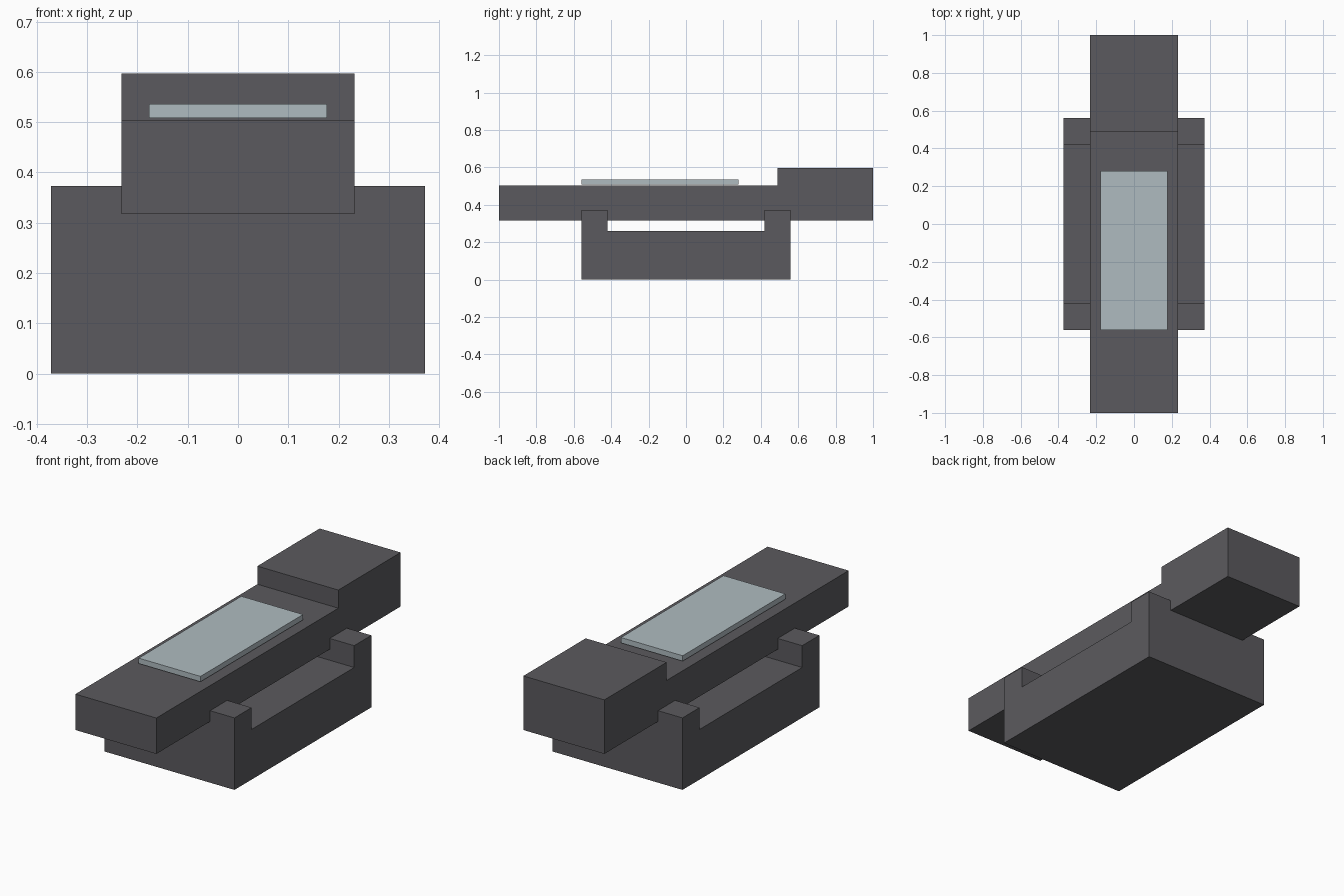
import bpy
import bmesh

if "Cube" in bpy.data.objects:
    bpy.data.objects.remove(bpy.data.objects["Cube"])


def material(name, rgb):
    mat = bpy.data.materials.new(name)
    mat.diffuse_color = (*rgb, 1.0)
    mat.use_nodes = True
    mat.node_tree.nodes["Principled BSDF"].inputs["Base Color"].default_value = mat.diffuse_color
    return mat


def extrude_profile(name, profile, half_width, mat):
    """Extrude a (y, z) outline symmetrically along x."""
    bm = bmesh.new()
    face = bm.faces.new([bm.verts.new((-half_width, y, z)) for y, z in profile])
    out = bmesh.ops.extrude_face_region(bm, geom=[face])
    moved = [v for v in out["geom"] if isinstance(v, bmesh.types.BMVert)]
    bmesh.ops.translate(bm, verts=moved, vec=(2 * half_width, 0, 0))
    bmesh.ops.recalc_face_normals(bm, faces=bm.faces)
    mesh = bpy.data.meshes.new(name)
    bm.to_mesh(mesh)
    bm.free()
    mesh.materials.append(mat)
    obj = bpy.data.objects.new(name, mesh)
    bpy.context.collection.objects.link(obj)
    return obj


dark_grey = material("dark grey", (0.105, 0.102, 0.112))
pale_glass = material("pale blue grey", (0.43, 0.50, 0.53))

# Base: block with a raised lip at the front and back
extrude_profile("base", [
    (-0.56, 0.0), (0.56, 0.0), (0.56, 0.373), (0.42, 0.373),
    (0.42, 0.26), (-0.42, 0.26), (-0.42, 0.373), (-0.56, 0.373),
], 0.372, dark_grey)

# Body: long slab with a taller rear block
extrude_profile("body", [
    (-1.0, 0.317), (1.0, 0.317), (1.0, 0.597), (0.49, 0.597),
    (0.49, 0.503), (-1.0, 0.503),
], 0.232, dark_grey)

# Panel: thin plate just above the slab
extrude_profile("top_panel", [
    (-0.56, 0.508), (0.28, 0.508), (0.28, 0.536), (-0.56, 0.536),
], 0.177, pale_glass)
